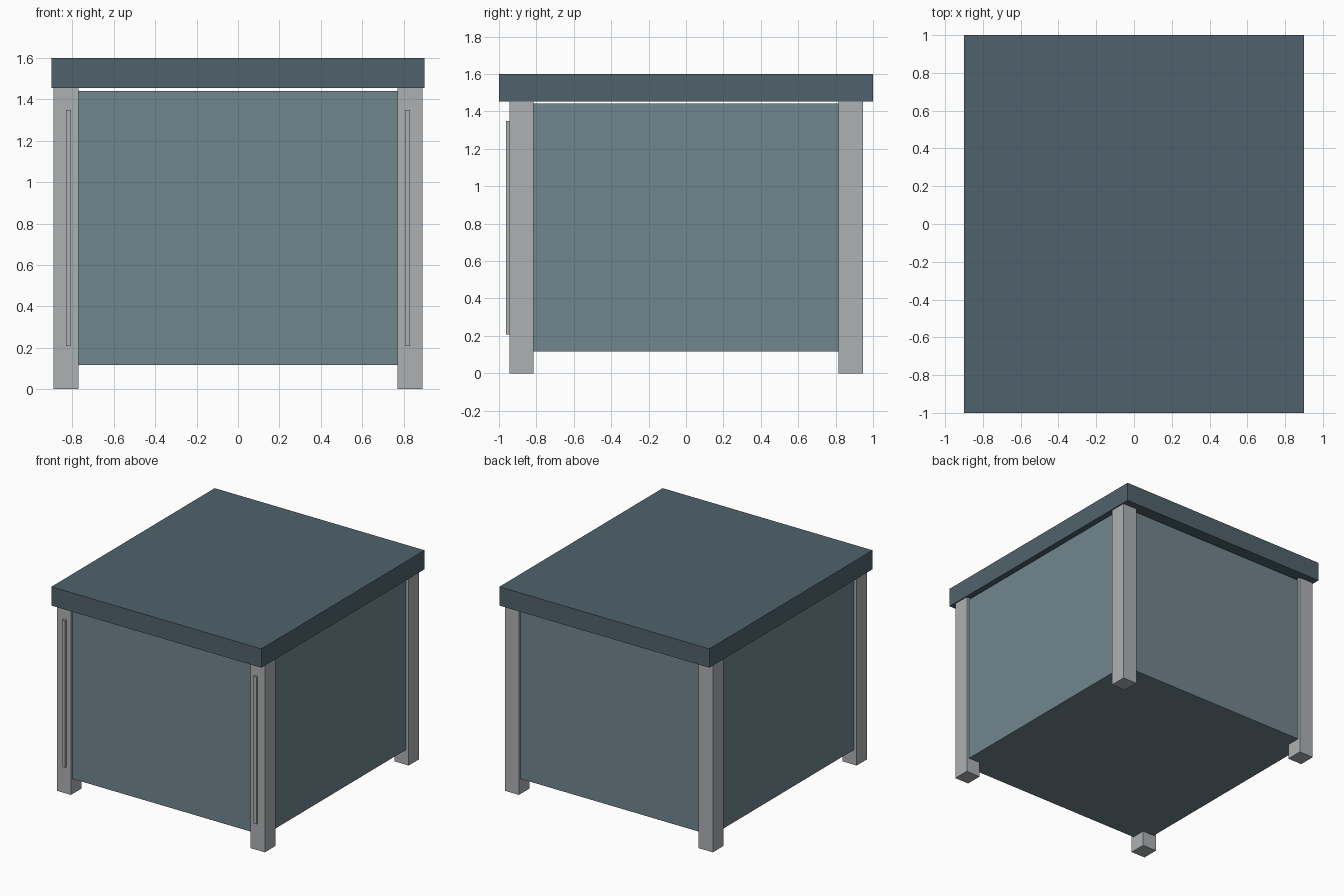
import bpy

cube = bpy.data.objects.get("Cube")
if cube:
    bpy.data.objects.remove(cube, do_unlink=True)


def linear(c):
    c /= 255
    return c / 12.92 if c <= 0.04045 else ((c + 0.055) / 1.055) ** 2.4


def material(name, rgb):
    mat = bpy.data.materials.new(name)
    mat.use_nodes = True
    color = (*[linear(c) for c in rgb], 1)
    mat.diffuse_color = color
    mat.node_tree.nodes["Principled BSDF"].inputs["Base Color"].default_value = color
    return mat


def box(name, low, high, mat):
    """Axis-aligned box spanning two opposite corners."""
    bpy.ops.mesh.primitive_cube_add(size=1)
    ob = bpy.context.object
    ob.name = ob.data.name = name
    for v in ob.data.vertices:
        v.co = [(a + b) / 2 + t * (b - a) for a, b, t in zip(low, high, v.co)]
    ob.data.materials.append(mat)
    return ob


slate = material("dark slate", (80, 98, 108))
blue_grey = material("blue grey", (113, 134, 143))
light_grey = material("light grey", (173, 177, 178))

# Cabinet body and overhanging lid, separated by a thin gap
box("body", (-0.87, -0.925, 0.117), (0.87, 0.925, 1.441), blue_grey)
box("lid", (-0.9, -1, 1.454), (0.9, 1, 1.6), slate)

# Corner posts, with a raised trim strip on each front post
for side, sx in (("left", 1), ("right", -1)):
    xs = sorted((sx * 0.771, sx * 0.892))
    for end, sy in (("front", -1), ("back", 1)):
        ys = sorted((sy * 0.816, sy * 0.945))
        box(f"{end}_{side}_post", (xs[0], ys[0], 0), (xs[1], ys[1], 1.454), light_grey)
    strip = sorted((sx * 0.807, sx * 0.831))
    box(f"{side}_trim_strip", (strip[0], -0.963, 0.208), (strip[1], -0.94, 1.349), light_grey)
